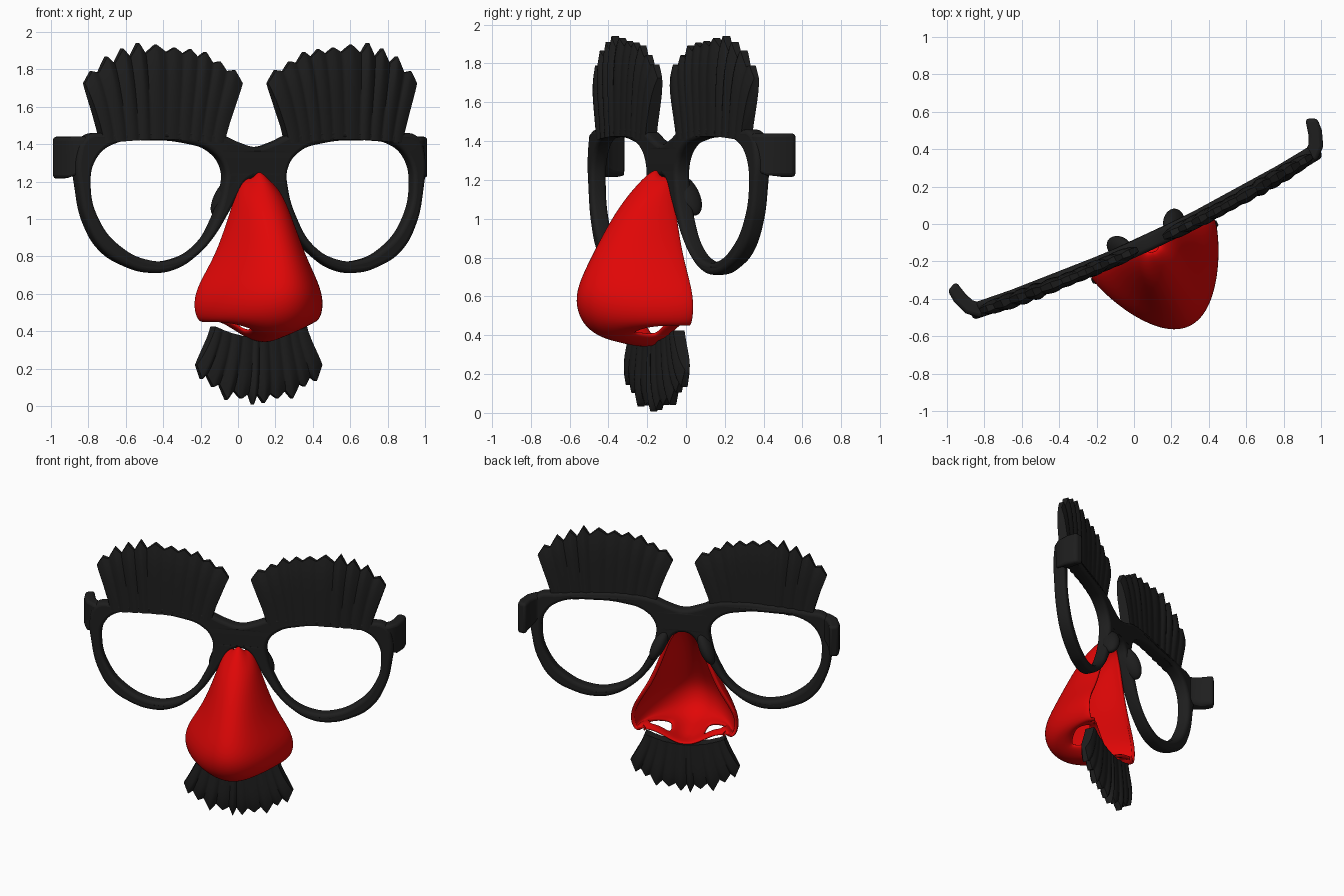
import bpy, bmesh, math, random
from mathutils import Matrix

if "Cube" in bpy.data.objects:
    bpy.data.objects.remove(bpy.data.objects["Cube"])

# Everything is built symmetric about x = 0, then turned into its final pose
POSE = Matrix.Translation((0.085, -0.095, 0)) @ Matrix.Rotation(math.radians(25), 4, "Z")


def material(name, color):
    m = bpy.data.materials.new(name)
    m.use_nodes = True
    m.diffuse_color = color
    bsdf = m.node_tree.nodes["Principled BSDF"]
    bsdf.inputs["Base Color"].default_value = color
    bsdf.inputs["Roughness"].default_value = 0.6
    return m


BLACK = material("soft black", (0.013, 0.013, 0.013, 1))
RED = material("bright red", (0.75, 0.002, 0.002, 1))


def bow(a):
    """Backward sweep of the frame towards its ends."""
    return 0.06 * a * a


def add_mesh(name, mesh, mat):
    mesh.transform(POSE)
    mesh.materials.clear()
    mesh.materials.append(mat)
    ob = bpy.data.objects.new(name, mesh)
    bpy.context.collection.objects.link(ob)
    return ob


def from_bmesh(name, bm, mat, fix_normals=True):
    if fix_normals:
        bmesh.ops.recalc_face_normals(bm, faces=bm.faces)
    mesh = bpy.data.meshes.new(name)
    bm.to_mesh(mesh)
    bm.free()
    return add_mesh(name, mesh, mat)


def smooth(ob, angle):
    bpy.ops.object.select_all(action="DESELECT")
    ob.select_set(True)
    bpy.context.view_layer.objects.active = ob
    bpy.ops.object.shade_smooth_by_angle(angle=math.radians(angle))


# Spectacle frame: one filled outline with two lens holes
half_outline = [(0.1, 1.41), (0.2, 1.45), (0.38, 1.475), (0.6, 1.475), (0.85, 1.46),
                (0.98, 1.44), (1.025, 1.34), (1.015, 1.15), (0.97, 0.97), (0.88, 0.83),
                (0.75, 0.75), (0.6, 0.712), (0.47, 0.73), (0.35, 0.8), (0.25, 0.9),
                (0.17, 1.02), (0.11, 1.12), (0.06, 1.2)]
outline = [(0, 1.385)] + half_outline + [(0, 1.222)] + [(-a, z) for a, z in reversed(half_outline)]
lens = [(0.6, 1.42), (0.4, 1.405), (0.26, 1.36), (0.188, 1.27), (0.19, 1.16), (0.245, 1.0),
        (0.335, 0.865), (0.48, 0.785), (0.62, 0.78), (0.79, 0.86), (0.9, 0.99),
        (0.95, 1.17), (0.92, 1.32), (0.82, 1.4)]
curve = bpy.data.curves.new("frame_outline", "CURVE")
curve.dimensions = "2D"
curve.fill_mode = "BOTH"
curve.extrude = 0.022
curve.bevel_depth = 0.022
curve.bevel_resolution = 3
curve.offset = -0.022
curve.resolution_u = 8
for loop in (outline, lens, [(-a, z) for a, z in lens]):
    spline = curve.splines.new("BEZIER")
    spline.bezier_points.add(len(loop) - 1)
    for point, (a, z) in zip(spline.bezier_points, loop):
        point.co = (a, z, 0)
        point.handle_left_type = point.handle_right_type = "AUTO"
    spline.use_cyclic_u = True
temp = bpy.data.objects.new("frame_outline", curve)
bpy.context.collection.objects.link(temp)
graph = bpy.context.evaluated_depsgraph_get()
frame_mesh = bpy.data.meshes.new_from_object(temp.evaluated_get(graph))
bpy.data.objects.remove(temp)
frame_mesh.transform(Matrix.Rotation(math.pi / 2, 4, "X"))
for v in frame_mesh.vertices:
    v.co.y += bow(v.co.x)
smooth(add_mesh("frame", frame_mesh, BLACK), 40)


# Short hooked arm stubs at the frame corners
def arm_stub(name, side):
    plan = [(0.96, 0.015), (1.0, 0.02), (1.055, 0.07), (1.085, 0.15), (1.09, 0.22),
            (1.03, 0.245), (1.01, 0.16), (0.99, 0.115), (0.96, 0.09)]
    bm = bmesh.new()
    low = [bm.verts.new((side * a, b, 1.215 + 0.8 * max(0, 1.03 - a))) for a, b in plan]
    high = [bm.verts.new((side * a, b, 1.44)) for a, b in plan]
    bm.faces.new(low)
    bm.faces.new(high)
    for i in range(len(plan)):
        j = (i + 1) % len(plan)
        bm.faces.new((low[i], low[j], high[j], high[i]))
    ob = from_bmesh(name, bm, BLACK)
    bevel = ob.modifiers.new("soft_edges", "BEVEL")
    bevel.width = 0.02
    bevel.segments = 3
    bevel.limit_method = "ANGLE"
    bevel.angle_limit = math.radians(50)
    smooth(ob, 45)


# Nose pads behind the bridge
def nose_pad(name, side):
    bm = bmesh.new()
    bmesh.ops.create_uvsphere(bm, u_segments=24, v_segments=16, radius=1)
    place = (Matrix.Translation((side * 0.16, 0.04, 1.12))
             @ Matrix.Rotation(side * math.radians(-25), 4, "Y")
             @ Matrix.Rotation(math.radians(15), 4, "X")
             @ Matrix.Diagonal((0.045, 0.065, 0.115, 1)))
    bm.transform(place)
    smooth(from_bmesh(name, bm, BLACK), 180)


# Ridged hair fan: root edge to jagged tip edge, closed front and back
def hair_fan(name, side, root, tip, root_z, tip_z, tufts, jag, depth, seed):
    rng = random.Random(seed)
    reach = [rng.uniform(0.5, 1.4) for _ in range(tufts)]
    edges = [0] + [(i + rng.uniform(-0.22, 0.22)) / tufts for i in range(1, tufts)] + [1]
    steps, rows = 10, 8
    stations = [(t, k / steps) for t in range(tufts) for k in range(steps)] + [(tufts - 1, 1)]
    bm = bmesh.new()
    rings = []
    for tuft, u in stations:
        s = edges[tuft] + (edges[tuft + 1] - edges[tuft]) * u
        ridge = math.sin(math.pi * u)
        point = 1 - abs(2 * u - 1)
        z0, z1 = root_z(s), tip_z(s) + jag * (reach[tuft] * point - 0.5)
        front, back = [], []
        for k in range(rows + 1):
            v = k / rows
            a = side * ((1 - s) * (root[0] + (tip[0] - root[0]) * v ** 1.25)
                        + s * (root[1] + (tip[1] - root[1]) * v ** 1.25))
            z = z0 + (z1 - z0) * v
            taper = 1 - 0.6 * v ** 5
            half = (0.034 + 0.016 * ridge * reach[tuft] * (0.4 + 0.6 * v)) * taper
            mid = depth(a)
            front.append(bm.verts.new((a, mid - half, z)))
            back.append(bm.verts.new((a, mid + half * 0.9, z)))
        rings.append(front + back[::-1])
    count = len(rings[0])
    for r0, r1 in zip(rings, rings[1:]):
        for k in range(count):
            m = (k + 1) % count
            bm.faces.new((r0[k], r0[m], r1[m], r1[k]))
    bm.faces.new(rings[0])
    bm.faces.new(rings[-1])
    smooth(from_bmesh(name, bm, BLACK), 50)


for label, side in (("left", 1), ("right", -1)):
    arm_stub(label + "_arm_stub", side)
    nose_pad(label + "_nose_pad", side)
    hair_fan(label + "_eyebrow", side, (0.19, 0.88), (0.075, 0.98),
             lambda s: 1.405 + 0.02 * math.sin(math.pi * s),
             lambda s: 1.75 + 0.165 * (1 - abs(2 * s - 1) ** 2.2),
             10, 0.05, lambda a: bow(a) - 0.008, 4)

hair_fan("moustache", 1, (-0.27, 0.27), (-0.37, 0.37),
         lambda s: 0.365 + 0.06 * abs(2 * s - 1) ** 2,
         lambda s: 0.19 - 0.155 * (1 - abs(2 * s - 1) ** 2.4),
         10, -0.06, lambda a: -0.06, 7)

# Hollow nose: arcs from bridge to tip, then folding under to the rear lip
# Each row: centre height, side height, half width, front depth, pinch beside the tip
nose_rows = [(1.258, 1.225, 0.045, -0.06, 1), (1.235, 1.195, 0.09, -0.11, 1),
             (1.13, 1.12, 0.13, -0.21, 1), (1.0, 1.0, 0.17, -0.31, 1.3),
             (0.8, 0.8, 0.245, -0.425, 1.7), (0.65, 0.65, 0.345, -0.5, 2.1),
             (0.55, 0.55, 0.373, -0.505, 2.1), (0.455, 0.47, 0.355, -0.465, 2),
             (0.39, 0.445, 0.325, -0.38, 1.8), (0.365, 0.455, 0.3, -0.29, 1.6),
             (0.35, 0.465, 0.285, -0.22, 1.5), (0.335, 0.47, 0.28, -0.14, 1.4),
             (0.35, 0.45, 0.28, -0.035, 1.4)]
COLS, BACK = 24, -0.018
bm = bmesh.new()
grid = []
for zc, zs, w, front, pinch in nose_rows:
    row = []
    for c in range(COLS + 1):
        t = math.pi * (c / COLS - 0.5)
        across, along = math.sin(1.15 * t), max(math.cos(t), 0) ** pinch
        rise = 1 - (1 - across ** 2) ** 2.5
        row.append(bm.verts.new((w * across, BACK + (front - BACK) * along,
                                 zc + (zs - zc) * rise)))
    grid.append(row)
for r in range(len(grid) - 1):
    for c in range(COLS):
        nostril = r in (9, 10) and 5 <= min(c, COLS - 1 - c) <= 8
        if not nostril:
            bm.faces.new((grid[r][c], grid[r + 1][c], grid[r + 1][c + 1], grid[r][c + 1]))
nose = from_bmesh("nose", bm, RED, fix_normals=False)
shell = nose.modifiers.new("shell", "SOLIDIFY")
shell.thickness = 0.028
shell.offset = -1
subdivision = nose.modifiers.new("rounding", "SUBSURF")
subdivision.levels = subdivision.render_levels = 2
smooth(nose, 180)
